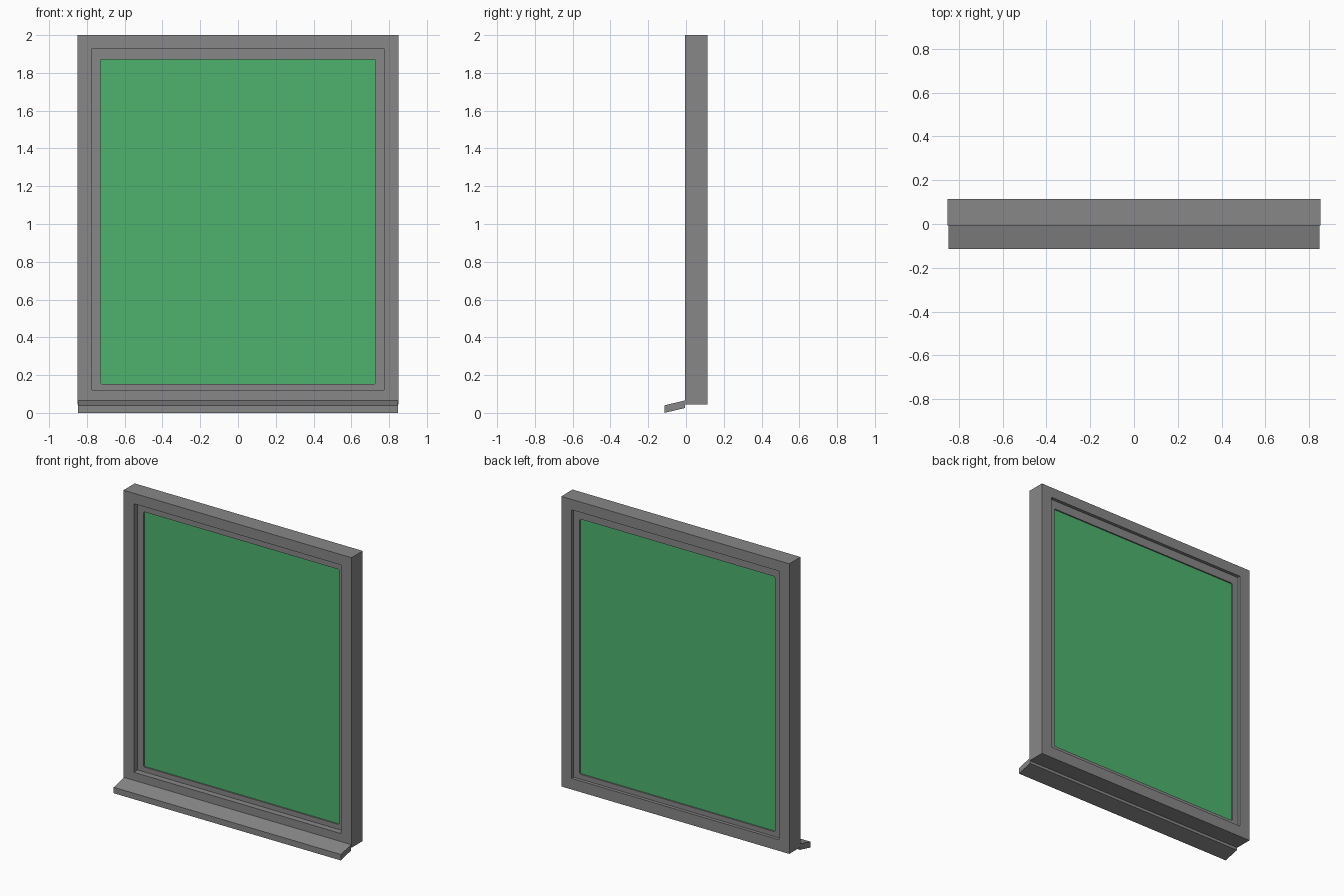
import bpy
import bmesh

if "Cube" in bpy.data.objects:
    bpy.data.objects.remove(bpy.data.objects["Cube"], do_unlink=True)


def make_material(name, colour):
    mat = bpy.data.materials.new(name)
    mat.use_nodes = True
    mat.diffuse_color = (*colour, 1)
    mat.node_tree.nodes["Principled BSDF"].inputs["Base Color"].default_value = (*colour, 1)
    return mat


grey = make_material("grey frame", (0.245, 0.245, 0.245))
green = make_material("green glass", (0.075, 0.45, 0.155))


def finish(name, bm, mat):
    bmesh.ops.recalc_face_normals(bm, faces=bm.faces)
    mesh = bpy.data.meshes.new(name)
    bm.to_mesh(mesh)
    bm.free()
    mesh.materials.append(mat)
    obj = bpy.data.objects.new(name, mesh)
    bpy.context.collection.objects.link(obj)
    return obj


def rectangle(half_width, low, high, cut=0.0):
    """Outline in x and z; cut trims the corners, doubling each point."""
    points = []
    for sx, z, sz, first_x in ((-1, low, 1, False), (1, low, 1, True),
                               (1, high, -1, False), (-1, high, -1, True)):
        along_x = (sx * (half_width - cut), z)
        along_z = (sx * half_width, z + sz * cut)
        points += [along_x, along_z] if first_x else [along_z, along_x]
    return points


def ring(name, outer, inner, front, back, mat):
    """Closed rectangular frame lofted through four outlines."""
    bm = bmesh.new()
    loops = [[bm.verts.new((x, y, z)) for x, z in outline]
             for outline, y in ((outer, front), (inner, front), (inner, back), (outer, back))]
    count = len(outer)
    for a, b in zip(loops, loops[1:] + loops[:1]):
        for i in range(count):
            j = (i + 1) % count
            bm.faces.new((a[i], a[j], b[j], b[i]))
    bmesh.ops.remove_doubles(bm, verts=bm.verts, dist=0.0001)
    return finish(name, bm, mat)


def box(name, half_width, front, back, low, high, mat, drop=0.0):
    """Box whose front edge can be lowered to slope it."""
    bm = bmesh.new()
    bmesh.ops.create_cube(bm, size=1)
    for v in bm.verts:
        at_front = v.co.y < 0
        v.co.x *= 2 * half_width
        v.co.y = front if at_front else back
        v.co.z = (high if v.co.z > 0 else low) - (drop if at_front else 0)
    return finish(name, bm, mat)


# Fixed outer frame
ring("outer_frame", rectangle(0.85, 0.045, 2.0), rectangle(0.773, 0.12, 1.93),
     -0.006, 0.114, grey)

# Sash set back within the frame, with trimmed inner corners
ring("sash", rectangle(0.775, 0.118, 1.932), rectangle(0.728, 0.153, 1.872, 0.006),
     0.035, 0.092, grey)

# Pane
box("glass_pane", 0.735, 0.044, 0.083, 0.146, 1.879, green)

# Sloping sill below the front
box("window_sill", 0.847, -0.114, -0.005, 0.026, 0.066, grey, drop=0.026)
